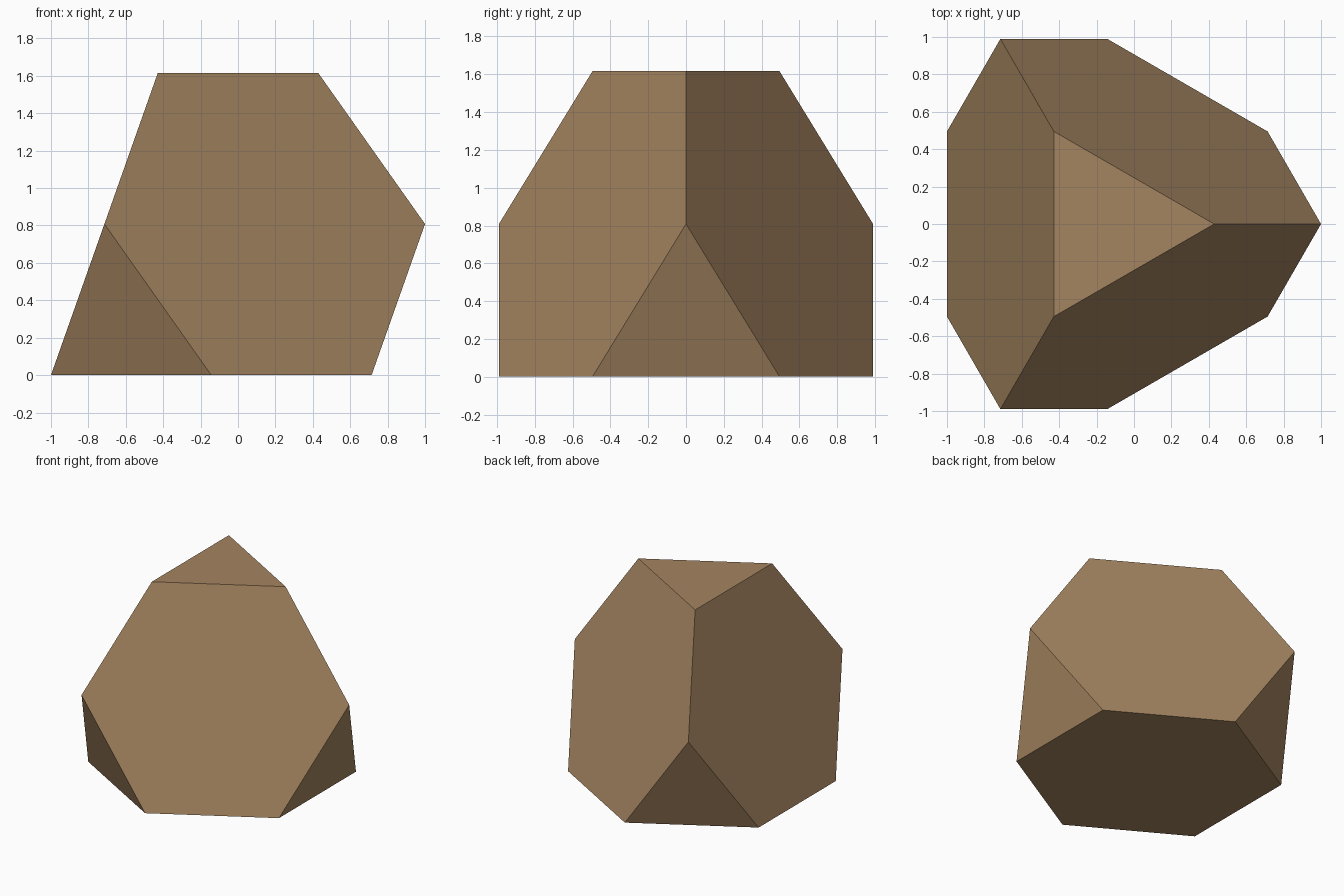
import bpy, bmesh, math
from mathutils import Vector

if "Cube" in bpy.data.objects:
    bpy.data.objects.remove(bpy.data.objects["Cube"])

EDGE = 2 / (math.sqrt(3) / 2 + 2 / math.sqrt(3))   # edge giving a width of 2 in x
R = EDGE * math.sqrt(3)                            # base radius of the full tetrahedron
H = 3 * EDGE * math.sqrt(2 / 3)                    # its full height
CX = 1 - 2 * EDGE / math.sqrt(3)                   # axis position that centres the solid

# Full tetrahedron, one base corner pointing along +x
corners = [Vector((CX + R * math.cos(a), R * math.sin(a), 0))
           for a in (0, 2 * math.pi / 3, 4 * math.pi / 3)]
corners.append(Vector((CX, 0, H)))
bm = bmesh.new()
verts = [bm.verts.new(c) for c in corners]
bmesh.ops.convex_hull(bm, input=verts)

# Cut every corner off a third of the way along its edges and cap the cut
centre = sum(corners, Vector()) / 4
for c in corners:
    out = (c - centre).normalized()
    cut = bmesh.ops.bisect_plane(bm, geom=bm.verts[:] + bm.edges[:] + bm.faces[:],
                                 plane_co=c - out * H / 3, plane_no=out, clear_outer=True)
    rim = [e for e in cut["geom_cut"] if isinstance(e, bmesh.types.BMEdge)]
    bmesh.ops.contextual_create(bm, geom=rim)
bmesh.ops.recalc_face_normals(bm, faces=bm.faces[:])

mesh = bpy.data.meshes.new("truncated_tetrahedron")
bm.to_mesh(mesh)
bm.free()
body = bpy.data.objects.new("truncated_tetrahedron", mesh)
bpy.context.collection.objects.link(body)

# Single tan brown colour
tan = bpy.data.materials.new("tan_brown")
tan.diffuse_color = (0.376, 0.235, 0.119, 1)
tan.use_nodes = True
tan.node_tree.nodes["Principled BSDF"].inputs["Base Color"].default_value = tan.diffuse_color
mesh.materials.append(tan)
